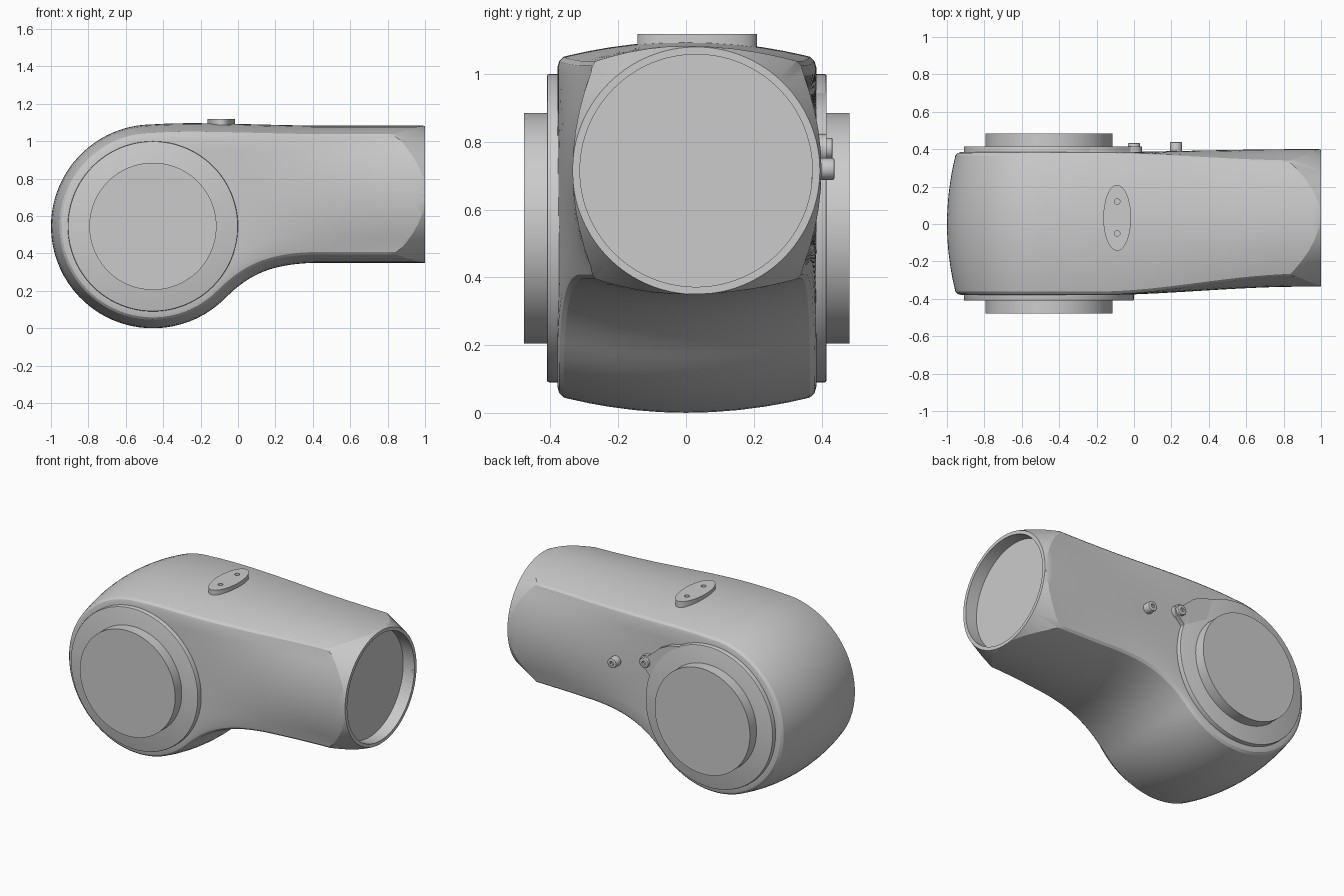
import bpy, bmesh, math
from mathutils import Vector
from mathutils.geometry import interpolate_bezier

if "Cube" in bpy.data.objects:
    bpy.data.objects.remove(bpy.data.objects["Cube"])

CX, CZ, R = -0.455, 0.545, 0.545      # centre and radius of the rounded end


def finish(ob, angle=30):
    bpy.ops.object.select_all(action='DESELECT')
    ob.select_set(True)
    bpy.context.view_layer.objects.active = ob
    bpy.ops.object.shade_smooth_by_angle(angle=math.radians(angle))
    return ob


def make_object(name, bm):
    bmesh.ops.recalc_face_normals(bm, faces=bm.faces)
    me = bpy.data.meshes.new(name)
    bm.to_mesh(me)
    bm.free()
    ob = bpy.data.objects.new(name, me)
    bpy.context.collection.objects.link(ob)
    return ob


def cylinder(name, axis, start, length, r1, r2=None, sides=96):
    """Cylinder or cone from start along a world axis."""
    r2 = r1 if r2 is None else r2
    d = Vector(axis)
    bm = bmesh.new()
    bmesh.ops.create_cone(bm, cap_ends=True, segments=sides, radius1=r1, radius2=r2, depth=length)
    bm.transform(d.to_track_quat('Z', 'Y').to_matrix().to_4x4())
    bmesh.ops.translate(bm, verts=bm.verts, vec=Vector(start) + d * length / 2)
    return make_object(name, bm)


def boolean(ob, cutter, operation):
    bpy.context.view_layer.objects.active = ob
    mod = ob.modifiers.new('cut', 'BOOLEAN')
    mod.operation, mod.object, mod.solver = operation, cutter, 'EXACT'
    bpy.ops.object.modifier_apply(modifier=mod.name)
    bpy.data.objects.remove(cutter)


def bevel(ob, width):
    bpy.context.view_layer.objects.active = ob
    mod = ob.modifiers.new('bevel', 'BEVEL')
    mod.width, mod.segments, mod.limit_method = width, 2, 'ANGLE'
    bpy.ops.object.modifier_apply(modifier=mod.name)


def outline(sweep, handles):
    """Half of the side outline: arc from the rounded tip, bezier, straight run."""
    arc = [Vector((CX + R * math.cos(a), CZ + R * math.sin(a)))
           for a in (math.pi - sweep * i / 28 for i in range(29))]
    curve = [Vector(p[:2]) for p in interpolate_bezier(*[Vector(h) for h in handles], 25)]
    end = Vector((1.02, curve[-1].y))
    return arc + curve[1:] + [curve[-1].lerp(end, i / 8) for i in range(1, 9)]


def normals(pts, sign):
    out = [Vector((-1, 0))]
    for i in range(1, len(pts)):
        t = (pts[min(i + 1, len(pts) - 1)] - pts[i - 1]).normalized()
        out.append(Vector((-t.y, t.x)) * sign)
    return out


def side_y(x, side, t=1.0):
    """Side wall position; it narrows and bulges towards the open end."""
    k = min(max((x + 0.2) / 1.1, 0), 1)
    k = k * k * (3 - 2 * k)
    edge = 0.385 - 0.04 * k if side > 0 else 0.38 - 0.10 * k
    return side * (edge + 0.055 * k * (1 - t * t))


# Body: crowned cross-sections lofted along the side outline
top = outline(math.pi / 2, [(CX, 1.09), (-0.25, 1.105), (0, 1.09), (0.42, 1.083)])
bottom = outline(-math.pi * 0.75, [(CX + R * math.sqrt(.5), CZ - R * math.sqrt(.5)),
                                   (0.06, 0.29), (0.18, 0.345), (0.42, 0.35)])
tn, bn = normals(top, 1), normals(bottom, -1)
half = [(u, 0.05 * u * u) for u in (0.2, 0.4, 0.6, 0.75, 0.88, 0.95)] + [(0.985, 0.058), (1, 0.078)]
layers = [(-u, d) for u, d in reversed(half)] + [(0, 0)] + half
rows = [0.8, 0.6, 0.4, 0.2]

bm = bmesh.new()
grid = []
for p, q, n, m in zip(top, bottom, tn, bn):
    def crown(pt, nv, order):
        out = []
        for u, d in order:
            v = pt - nv * d
            out.append((v.x, abs(u) * side_y(v.x, 1 if u >= 0 else -1), v.y))
        return out
    a, b = p - n * 0.078, q - m * 0.078
    mid = (a + b) / 2

    def wall(side, first, last):
        steps = [(mid.lerp(first, t), t) for t in rows] + [(mid, 0)]
        steps += [(mid.lerp(last, t), t) for t in reversed(rows)]
        return [(v.x, side_y(v.x, side, t), v.y) for v, t in steps]
    ring = crown(p, n, layers) + wall(1, a, b) + crown(q, m, layers[::-1]) + wall(-1, b, a)
    grid.append([bm.verts.new(c) for c in ring])
count = len(grid[0])
for r0, r1 in zip(grid, grid[1:]):
    for j in range(count):
        k = (j + 1) % count
        bm.faces.new((r0[j], r0[k], r1[k], r1[j]))
bm.faces.new(grid[-1])
bmesh.ops.remove_doubles(bm, verts=bm.verts, dist=1e-5)
body = make_object('body', bm)

# Round off the open end with a cone, then sink the socket
END = (1, 0.03, 0.715)
boolean(body, cylinder('cone_cutter', (-1, 0, 0), END, 2.3, 0.365, 0.365 + 2.3 * 0.45, 128), 'INTERSECT')
boolean(body, cylinder('socket_cutter', (1, 0, 0), (0.92, 0.03, 0.715), 0.2, 0.343, sides=128), 'DIFFERENCE')
finish(body, 25)

# Side flanges and raised discs
for side, word, lip, face in ((-1, 'front', 0.41, 0.478), (1, 'back', 0.415, 0.483)):
    flange = cylinder(word + '_flange', (0, side, 0), (CX, side * 0.33, CZ), lip - 0.33, 0.455)
    bevel(flange, 0.006)
    finish(flange)
    finish(cylinder(word + '_disc', (0, side, 0), (CX, side * 0.38, CZ), face - 0.38, 0.34))

# Lug on the back flange, with its hollow screw
bm = bmesh.new()
shape = [(-0.2, 0.8), (-0.24, 0.945), (-0.17, 0.93), (-0.1, 0.895), (-0.05, 0.85), (-0.02, 0.825)]
shape += [(0.042 * math.cos(a), 0.78 + 0.042 * math.sin(a))
          for a in (math.radians(80 - 20 * i) for i in range(9))]
shape += [(-0.03, 0.7)]
face = bm.faces.new([bm.verts.new((x, 0.36, z)) for x, z in shape])
new = bmesh.ops.extrude_face_region(bm, geom=[face])['geom']
bmesh.ops.translate(bm, vec=(0, 0.055, 0), verts=[v for v in new if isinstance(v, bmesh.types.BMVert)])
finish(make_object('flange_lug', bm))

for name, x, z, tip in (('lug_screw', 0, 0.78, 0.433), ('back_button', 0.225, 0.72, 0.438)):
    knob = cylinder(name, (0, 1, 0), (x, 0.36, z), tip - 0.36, 0.032, sides=32)
    bevel(knob, 0.005)
    boolean(knob, cylinder('hole_cutter', (0, 1, 0), (x, tip - 0.015, z), 0.05, 0.014, sides=6), 'DIFFERENCE')
    finish(knob)

# Small locating pin by the rim
finish(cylinder('rim_pin', (0, 1, 0), (0.985, 0.37, 0.685), 0.028, 0.011, sides=16))

# Oval pad on top with two holes
pad = cylinder('top_pad', (0, 0, 1), (0, 0, 1.04), 0.079, 1, sides=64)
for v in pad.data.vertices:
    v.co.x, v.co.y = v.co.x * 0.074 - 0.09, v.co.y * 0.176 + 0.033
for y in (-0.05, 0.12):
    boolean(pad, cylinder('hole_cutter', (0, 0, 1), (-0.09, y, 1.1), 0.1, 0.015, sides=24), 'DIFFERENCE')
finish(pad)
